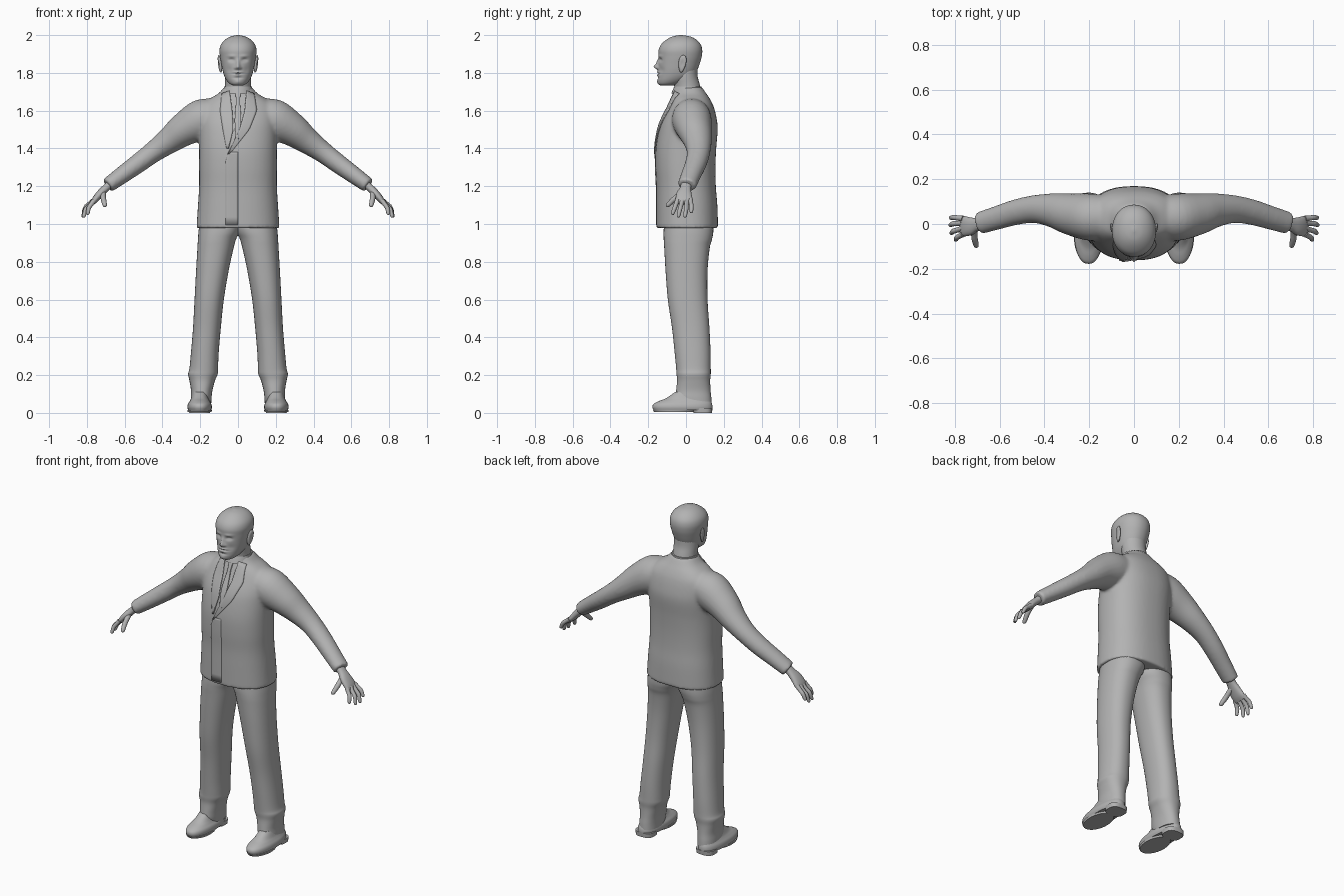
import bpy, bmesh, math
from mathutils import Vector
from mathutils.bvhtree import BVHTree

if "Cube" in bpy.data.objects:
    bpy.data.objects.remove(bpy.data.objects["Cube"])

GREY = bpy.data.materials.new("plain grey")
GREY.diffuse_color = (0.45, 0.45, 0.45, 1)
GREY.use_nodes = True
GREY.node_tree.nodes["Principled BSDF"].inputs["Base Color"].default_value = GREY.diffuse_color


def finish(bm, name, angle=40):
    bmesh.ops.recalc_face_normals(bm, faces=bm.faces)
    me = bpy.data.meshes.new(name)
    bm.to_mesh(me)
    bm.free()
    ob = bpy.data.objects.new(name, me)
    bpy.context.collection.objects.link(ob)
    me.materials.append(GREY)
    smooth(ob, angle)
    return ob


def smooth(ob, angle=40):
    bpy.ops.object.select_all(action='DESELECT')
    ob.select_set(True)
    bpy.context.view_layer.objects.active = ob
    bpy.ops.object.shade_smooth_by_angle(angle=math.radians(angle))


def level(z, x0, x1, y0, y1):
    """Horizontal ring: centre, half axis u, half axis v."""
    return (Vector(((x0 + x1) / 2, (y0 + y1) / 2, z)),
            Vector(((x1 - x0) / 2, 0, 0)), Vector((0, (y1 - y0) / 2, 0)))


def limb(pts, s=1):
    """Rings across a path; each point is x, y, z, thickness, y radius."""
    c = [Vector((s * p[0], p[1], p[2])) for p in pts]
    out = []
    for i, p in enumerate(pts):
        d = (c[min(i + 1, len(c) - 1)] - c[max(i - 1, 0)]).normalized()
        u = d.cross(Vector((0, 1, 0))).normalized()
        out.append((c[i], u * p[3], u.cross(d).normalized() * p[4] * s))
    return out


def loft(bm, rings, n=32, steps=4, power=2.0):
    """Skin smoothly interpolated superellipse rings and close both ends."""
    dense = []
    for i in range(len(rings) - 1):
        quad = [rings[max(0, min(len(rings) - 1, i + k))] for k in (-1, 0, 1, 2)]
        for k in range(steps):
            t = k / steps
            dense.append([0.5 * (2 * b + (c - a) * t + (2 * a - 5 * b + 4 * c - d) * t * t
                                 + (3 * b - a - 3 * c + d) * t ** 3) for a, b, c, d in zip(*quad)])
    dense.append(rings[-1])
    loops = []
    for c, u, v in dense:
        row = []
        for j in range(n):
            a = 2 * math.pi * j / n
            ca, sa = math.cos(a), math.sin(a)
            row.append(bm.verts.new(c + u * math.copysign(abs(ca) ** (2 / power), ca)
                                    + v * math.copysign(abs(sa) ** (2 / power), sa)))
        loops.append(row)
    for a, b in zip(loops, loops[1:]):
        for j in range(n):
            bm.faces.new((a[j], a[(j + 1) % n], b[(j + 1) % n], b[j]))
    bm.faces.new(loops[0][::-1])
    bm.faces.new(loops[-1])


def part(name, rings, angle=40, **kw):
    bm = bmesh.new()
    loft(bm, rings, **kw)
    return finish(bm, name, angle)


# Jacket: torso and sleeves fused into one skin
bm = bmesh.new()
TORSO = [(.978, .220, -.157, .170), (1.1, .212, -.157, .166), (1.2, .206, -.157, .158),
         (1.3, .206, -.162, .156), (1.4, .206, -.160, .160), (1.5, .208, -.143, .168),
         (1.56, .208, -.122, .162), (1.62, .195, -.092, .147), (1.66, .155, -.075, .128),
         (1.69, .105, -.062, .108), (1.725, .072, -.052, .085)]
loft(bm, [level(z, -w, w, f, b) for z, w, f, b in TORSO], n=48, power=2.35)
ARM = [(.08, .03, 1.585, .085, .09), (.19, .03, 1.553, .108, .105), (.29, .045, 1.498, .088, .092),
       (.37, .062, 1.438, .069, .075), (.45, .066, 1.38, .056, .062), (.53, .052, 1.32, .051, .057),
       (.61, .028, 1.262, .046, .053), (.69, .004, 1.204, .040, .050)]
for s in (1, -1):
    loft(bm, limb(ARM, s), n=32)
jacket = finish(bm, "jacket")
mod = jacket.modifiers.new("fuse", 'REMESH')
mod.mode, mod.voxel_size = 'VOXEL', 0.009
mod = jacket.modifiers.new("relax", 'SMOOTH')
mod.factor, mod.iterations = 0.5, 7
deps = bpy.context.evaluated_depsgraph_get()
fused = bpy.data.meshes.new_from_object(jacket.evaluated_get(deps))
jacket.modifiers.clear()
jacket.data = fused
smooth(jacket, 50)
bm = bmesh.new()
bm.from_mesh(fused)
tree = BVHTree.FromBMesh(bm)
bm.free()


def strip(name, left, right, lift0=.005, lift1=.005, rows=16, cols=6):
    """Thin cloth panel between two x/z edges, laid on the jacket front."""
    def along(line, t):
        f = t * (len(line) - 1)
        i = min(int(f), len(line) - 2)
        return Vector(line[i]).lerp(Vector(line[i + 1]), f - i)
    bm = bmesh.new()
    grid = []
    for r in range(rows + 1):
        a, b = along(left, r / rows), along(right, r / rows)
        row = []
        for k in range(cols + 1):
            t = k / cols
            p = a.lerp(b, t)
            hit = tree.ray_cast(Vector((p.x, -1, p.y)), Vector((0, 1, 0)))[0]
            y = hit.y if hit else -.05
            row.append(bm.verts.new((p.x, y - lift0 * (1 - t) - lift1 * t, p.y)))
        grid.append(row)
    for a, b in zip(grid, grid[1:]):
        for k in range(cols):
            bm.faces.new((a[k], a[k + 1], b[k + 1], b[k]))
    ob = finish(bm, name)
    m = ob.modifiers.new("cloth", 'SOLIDIFY')
    m.thickness, m.offset = .006, 0


# Lapels, front overlap, tie
strip("left_lapel", [(.045, 1.705), (.035, 1.6), (.008, 1.5), (-.055, 1.37)],
      [(.085, 1.69), (.10, 1.6), (.06, 1.5), (-.045, 1.37)], .008, .002)
strip("right_lapel", [(-.085, 1.69), (-.095, 1.6), (-.08, 1.5), (-.06, 1.40)],
      [(-.045, 1.705), (-.03, 1.6), (-.025, 1.5), (-.05, 1.40)], .002, .007)
strip("front_overlap", [(-.05, 1.38), (-.066, 1.33), (-.066, 1.22), (-.066, .995)],
      [(.0, 1.38), (.0, 1.33), (.0, 1.22), (.0, .995)], .004, -.002)
strip("tie", [(-.014, 1.70), (-.010, 1.65), (-.018, 1.55), (-.012, 1.45)],
      [(.014, 1.70), (.010, 1.65), (.018, 1.55), (.004, 1.45)], .005, .005)

# Neck and shirt collar
part("neck", [level(1.66, -.072, .072, -.06, .09), level(1.73, -.068, .068, -.062, .075),
              level(1.78, -.070, .070, -.07, .062), level(1.83, -.07, .07, -.07, .06)])
part("shirt_collar", [level(1.69, -.083, .083, -.078, .094), level(1.71, -.077, .077, -.070, .087),
                      level(1.728, -.073, .073, -.062, .082)], angle=50)

# Head, with the face pushed in and out by soft bumps
HEAD = [(1.733, .025, -.135, -.07), (1.742, .044, -.146, -.03), (1.76, .060, -.150, .01),
        (1.785, .073, -.149, .045), (1.815, .082, -.147, .060), (1.85, .089, -.146, .073),
        (1.885, .095, -.145, .083), (1.92, .098, -.145, .086), (1.95, .090, -.132, .078),
        (1.975, .069, -.105, .056), (1.992, .040, -.073, .024), (2.0, .006, -.035, -.02)]
head = part("head", [level(z, -w, w, f, b) for z, w, f, b in HEAD], n=96, steps=8, power=2.1)
# x, z, width, height, push along y
BUMPS = [(0, 1.832, .011, .013, -.022), (0, 1.853, .008, .018, -.010), (.013, 1.826, .007, .007, -.007),
         (.034, 1.868, .015, .009, .012), (.034, 1.866, .009, .005, -.005), (.034, 1.889, .022, .007, -.004),
         (0, 1.803, .022, .005, -.007), (0, 1.796, .026, .003, .008), (0, 1.788, .018, .005, -.006),
         (0, 1.773, .022, .005, .005), (0, 1.752, .016, .011, -.004), (.045, 1.815, .016, .018, .004)]
for v in head.data.vertices:
    if v.co.y < -.03:
        for x, z, w, h, push in BUMPS:
            v.co.y += push * math.exp(-((abs(v.co.x) - x) / w) ** 2 - ((v.co.z - z) / h) ** 2)

# Ears
for s, side in ((1, "left"), (-1, "right")):
    bm = bmesh.new()
    bmesh.ops.create_uvsphere(bm, u_segments=24, v_segments=16, radius=1)
    for v in bm.verts:
        x, y, z = v.co
        dent = .006 * math.exp(-(y * y + z * z) * 4) if x > 0 else 0
        w = 1 + .25 * z
        v.co = (s * (.096 + .011 * x - dent + .005 * z + .004 * y),
                -.020 + .020 * y * w + .006 * z, 1.848 + .046 * z)
    finish(bm, side + "_ear")

# Hands: palm, four fingers and a thumb
PALM = [(.665, .003, 1.222, .021, .030), (.70, -.002, 1.190, .020, .029), (.73, -.010, 1.160, .020, .040),
        (.757, -.010, 1.128, .017, .045), (.772, -.009, 1.108, .010, .040)]
FINGERS = {"index": ((.762, -.045, 1.125), (.790, -.060, 1.085), (.797, -.073, 1.048)),
           "middle": ((.766, -.020, 1.122), (.806, -.032, 1.078), (.818, -.042, 1.034)),
           "ring": ((.766, .004, 1.122), (.808, .001, 1.079), (.823, -.006, 1.034)),
           "little": ((.762, .024, 1.127), (.803, .029, 1.094), (.822, .028, 1.058)),
           "thumb": ((.715, -.020, 1.168), (.712, -.065, 1.130), (.703, -.104, 1.092))}


def finger(pts, s, r):
    a, b, c = [Vector((s * p[0], p[1], p[2])) for p in pts]
    path = [(a, 1.2), (a.lerp(b, .5), 1.05), (b, 1.05), (b.lerp(c, .6), .92), (b.lerp(c, .9), .7), (c, .15)]
    out = []
    for i, (p, k) in enumerate(path):
        d = (path[min(i + 1, 5)][0] - path[max(i - 1, 0)][0]).normalized()
        u = d.cross(Vector((0, 1, 0))).normalized()
        out.append((p, u * r * k, d.cross(u) * r * k))
    return out


for s, side in ((1, "left"), (-1, "right")):
    part(side + "_palm", limb(PALM, s), n=24, power=2.3)
    for nm, pts in FINGERS.items():
        part(f"{side}_{nm}_finger", finger(pts, s, .0135 if nm == "thumb" else .011), n=14, steps=3)

# Trouser legs: z, inner x, outer x, front y, back y
LEG = [(1.06, -.02, .195, -.11, .14), (.97, -.012, .208, -.118, .145), (.92, .010, .212, -.118, .138),
       (.87, .024, .215, -.115, .125), (.75, .050, .222, -.108, .114), (.6, .075, .230, -.096, .114),
       (.45, .091, .238, -.074, .124), (.32, .102, .249, -.060, .130), (.235, .106, .257, -.052, .131),
       (.205, .108, .264, -.050, .131), (.17, .122, .257, -.047, .128), (.12, .135, .249, -.052, .130),
       (.08, .140, .250, -.055, .134), (.045, .142, .250, -.040, .136)]
# Shoe upper and soles in the same order
SHOE = [(.014, .142, .264, -.172, .138), (.03, .138, .268, -.178, .140), (.047, .141, .265, -.172, .138),
        (.062, .150, .256, -.145, .132), (.078, .156, .248, -.105, .125), (.11, .163, .240, -.058, .11)]
for s, side in ((1, "left"), (-1, "right")):
    def flip(rows):
        return [level(z, s * a, s * b, f, k) for z, a, b, f, k in rows]
    part(side + "_trouser_leg", flip(LEG), n=40, steps=5, power=2.25)
    part(side + "_shoe", flip(SHOE), n=40, power=2.3)
    part(side + "_sole", flip([(.004, .140, .266, -.168, .045), (.016, .138, .268, -.176, .055)]), steps=1)
    part(side + "_heel", flip([(0, .148, .258, .040, .138), (.026, .146, .260, .036, .140)]), steps=1, power=2.8)
